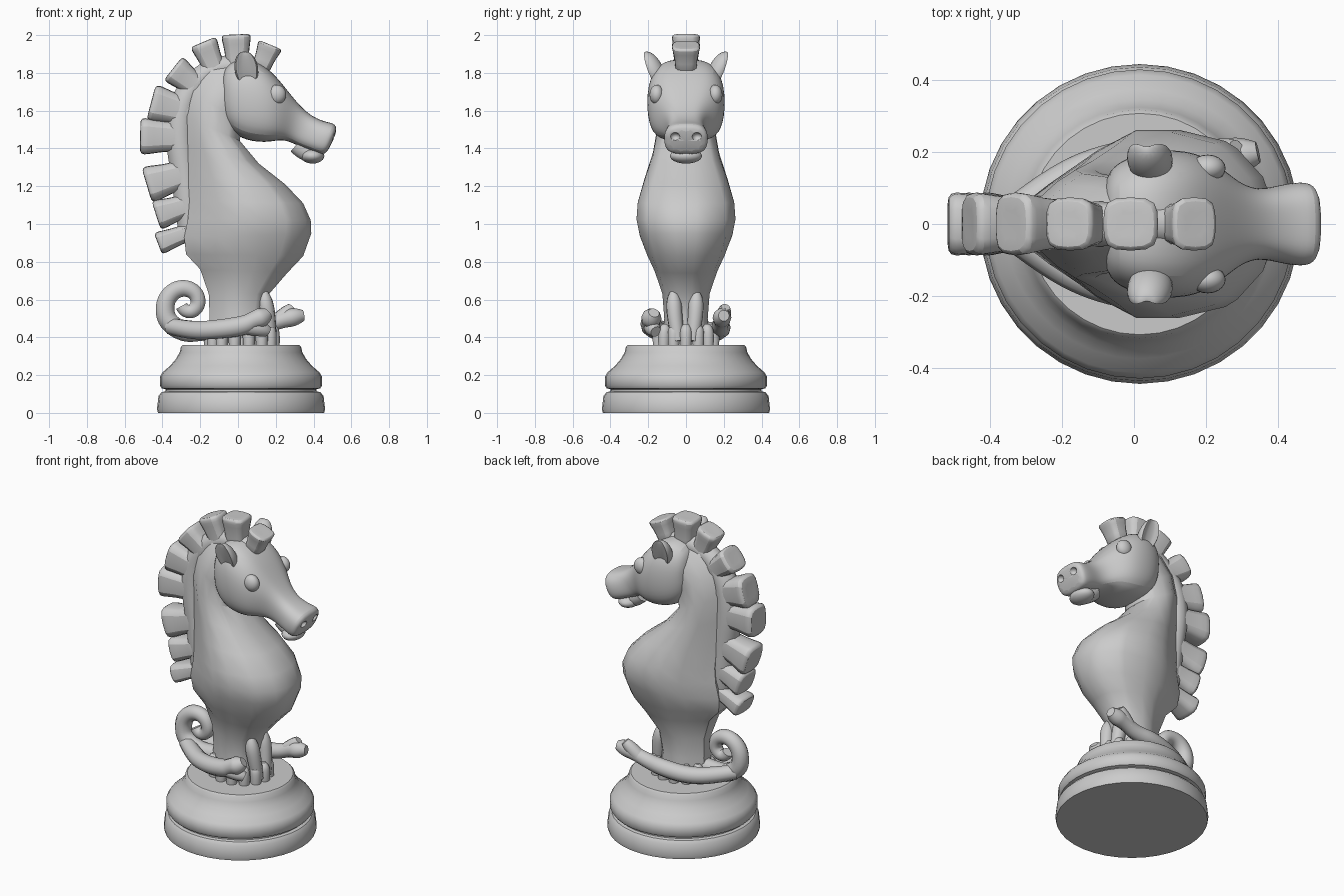
import bpy, bmesh, math
from mathutils import Vector as V


def activate(ob):
    bpy.ops.object.select_all(action='DESELECT')
    ob.select_set(True)
    bpy.context.view_layer.objects.active = ob


def finish(name, bm, angle=35, subsurf=0):
    bmesh.ops.recalc_face_normals(bm, faces=bm.faces)
    me = bpy.data.meshes.new(name)
    bm.to_mesh(me)
    bm.free()
    ob = bpy.data.objects.new(name, me)
    bpy.context.collection.objects.link(ob)
    activate(ob)
    if subsurf:
        m = ob.modifiers.new("smooth", 'SUBSURF')
        m.levels = m.render_levels = subsurf
    bpy.ops.object.shade_smooth_by_angle(angle=math.radians(angle))
    return ob


def loft(name, rings, angle=35, subsurf=0):
    bm = bmesh.new()
    vs = [[bm.verts.new(p) for p in r] for r in rings]
    n = len(vs[0])
    for a, b in zip(vs, vs[1:]):
        for i in range(n):
            j = (i + 1) % n
            bm.faces.new((a[i], a[j], b[j], b[i]))
    bm.faces.new(vs[0])
    bm.faces.new(vs[-1])
    return finish(name, bm, angle, subsurf)


def slab_rings(stations, half):
    """Rings spanning two side-view points with a half width, mirrored in y."""
    section = half + [(s, -y) for s, y in reversed(half) if y > 0]
    out = []
    for ax, az, bx, bz, w in stations:
        out.append([(ax + (bx - ax) * s, y * w, az + (bz - az) * s) for s, y in section])
    return out


def tube(name, pts):
    """Smooth tube through (x, y, z, radius) control points."""
    cu = bpy.data.curves.new(name, 'CURVE')
    cu.dimensions = '3D'
    cu.bevel_depth = 1
    cu.bevel_resolution = 3
    cu.resolution_u = 5
    cu.use_fill_caps = True
    sp = cu.splines.new('NURBS')
    sp.points.add(len(pts) - 1)
    for p, (x, y, z, r) in zip(sp.points, pts):
        p.co = (x, y, z, 1)
        p.radius = r
    sp.order_u = 3
    sp.use_endpoint_u = True
    ob = bpy.data.objects.new(name, cu)
    bpy.context.collection.objects.link(ob)
    activate(ob)
    bpy.ops.object.convert(target='MESH')
    bpy.ops.object.shade_smooth_by_angle(angle=math.radians(50))


def ball(name, loc, scale):
    bm = bmesh.new()
    bmesh.ops.create_uvsphere(bm, u_segments=20, v_segments=12, radius=1)
    for v in bm.verts:
        v.co = V([c * s + o for c, s, o in zip(v.co, scale, loc)])
    return finish(name, bm, 60)


# Turned base
profile = [(0.44, 0), (0.445, 0.02), (0.437, 0.09), (0.42, 0.11), (0.40, 0.114), (0.40, 0.125),
           (0.42, 0.13), (0.43, 0.145), (0.43, 0.19), (0.415, 0.215), (0.375, 0.25),
           (0.345, 0.285), (0.325, 0.32), (0.318, 0.35), (0.308, 0.36)]
loft("base", [[(0.016 + r * math.cos(i * math.tau / 36), r * math.sin(i * math.tau / 36), z)
               for i in range(36)] for r, z in profile])

# Body and arched neck: back point, front point, half width
body = [(-.16, .35, .15, .35, .13), (-.15, .5, .14, .5, .115), (-.155, .63, .165, .63, .125),
        (-.20, .76, .26, .74, .165), (-.275, .84, .345, .83, .205), (-.285, .93, .388, .95, .245),
        (-.265, 1.03, .385, 1.02, .262), (-.257, 1.12, .345, 1.11, .255),
        (-.265, 1.26, .25, 1.21, .22),
        (-.28, 1.42, .11, 1.32, .175), (-.29, 1.58, .01, 1.44, .15),
        (-.26, 1.72, .02, 1.53, .14), (-.16, 1.84, .05, 1.56, .13), (-.02, 1.86, .07, 1.6, .11)]
loft("body", slab_rings(body, [(0, .3), (.07, .45), (.25, .78), (.42, 1), (.6, 1), (.8, .88),
                               (.85, .8), (.96, .5), (1, .22)]), 38)

# Head: top point, bottom point, half width
head = [(-.09, 1.79, -.09, 1.58, .12), (-.05, 1.86, -.04, 1.49, .17), (.05, 1.885, .04, 1.44, .2),
        (.16, 1.83, .15, 1.43, .2), (.245, 1.73, .215, 1.445, .165), (.31, 1.645, .265, 1.44, .11),
        (.38, 1.575, .315, 1.415, .09), (.46, 1.54, .385, 1.39, .108), (.51, 1.535, .44, 1.365, .115),
        (.53, 1.50, .475, 1.375, .1)]
head_ob = loft("head", slab_rings(head, [(0, .35), (.06, .75), (.28, 1.04), (.7, 1.04), (.93, .85),
                                         (1, .4)]), 40, 2)
# Lower lip and chin
ball("lower_lip", (.395, 0, 1.36), (.062, .085, .04))
tube("chin", [(.31, 0, 1.42, .05), (.35, 0, 1.385, .055), (.40, 0, 1.36, .045)])

for s in (-1, 1):
    side = "left" if s > 0 else "right"
    ball("eye_" + side, (.205, s * .155, 1.685), (.05, .038, .052))
    # Nostril hollow cut into the muzzle
    cutter = ball("nostril_cutter_" + side, (.515, s * .058, 1.462), (.028, .026, .022))
    cutter.hide_render = True
    cutter.hide_viewport = True
    cut = head_ob.modifiers.new("nostril_" + side, 'BOOLEAN')
    cut.operation = 'DIFFERENCE'
    cut.object = cutter
    # Cupped ear, hollow on the outer front face
    rings = []
    for t, r in [(-.15, .04), (0, .055), (.25, .07), (.55, .07), (.85, .052), (1, .02)]:
        ring = []
        for i in range(12):
            a = i * math.tau / 12
            y = r * .95 * math.sin(a)
            if math.sin(a) > .6:
                y = .15 * r
            ring.append((.05 - .015 * t + r * .95 * math.cos(a), s * (.16 + .055 * t + y),
                         1.76 + .155 * t))
        rings.append(ring)
    loft("ear_" + side, rings, 50, 1)

# Mane fins: inner point, outer point, half width at the tip
mane = [(.11, 1.80, .172, 1.95, .068), (0, 1.78, -.01, 2.005, .08), (-.09, 1.74, -.185, 1.965, .075),
        (-.15, 1.67, -.345, 1.825, .082), (-.18, 1.57, -.462, 1.645, .1),
        (-.2, 1.46, -.52, 1.465, .1), (-.2, 1.29, -.485, 1.205, .1),
        (-.2, 1.12, -.435, 1.045, .082), (-.2, .98, -.425, .895, .062)]
octo = [(-1, -.6), (-.75, -1), (.75, -1), (1, -.6), (1, .6), (.75, 1), (-.75, 1), (-1, .6)]
for k, (ax, az, bx, bz, w) in enumerate(mane):
    a, b = V((ax, 0, az)), V((bx, 0, bz))
    d = (b - a).normalized()
    p = V((d.z, 0, -d.x))
    thick = .078 if k < 3 else .092
    rings = []
    for t, f in [(0, .8), (.45, .74), (.8, .92), (.93, 1), (1, .88), (.99, .45)]:
        c = a.lerp(b, t)
        rings.append([c + p * (u * w * f) + V((0, v * thick * f, 0)) for u, v in octo])
    loft("mane_fin_%d" % (k + 1), rings, 45, 1)
# Low web linking the fins along the neck
tube("mane_web", [(.12, 0, 1.81, .06), (-.03, 0, 1.85, .06), (-.18, 0, 1.80, .065), (-.29, 0, 1.66, .075),
                  (-.315, 0, 1.48, .08), (-.28, 0, 1.25, .075), (-.26, 0, 1.05, .075), (-.25, 0, .92, .06)])

# Tail coil behind: a shrinking spiral
coil = [(-.10, 0, .44, .05), (-.2, 0, .43, .052)]
for k, r in enumerate([.155, .135, .105, .09, .085, .085, .08, .065, .04, .02]):
    a = -math.radians(90 + 45 * k)
    coil.append((-.285 + r * math.cos(a), 0, .58 + r * math.sin(a), .056 - .0025 * k))
tube("tail_coil", coil)

# Branches wrapping forward along each side
tube("right_branch", [(-.36, -.01, .46, .045), (-.25, -.09, .435, .05), (-.12, -.16, .44, .052),
                      (.03, -.19, .46, .055), (.08, -.19, .49, .045), (.13, -.18, .505, .06),
                      (.16, -.17, .53, .03)])
tube("right_twig", [(.03, -.18, .46, .045), (.12, -.18, .45, .05), (.155, -.16, .43, .03)])
tube("left_branch", [(-.36, .01, .46, .045), (-.25, .09, .435, .05), (-.12, .16, .43, .052),
                     (.03, .19, .45, .052), (.14, .18, .46, .046), (.23, .19, .49, .042),
                     (.30, .19, .51, .055), (.345, .2, .515, .03)])
tube("left_twig", [(.2, .19, .48, .04), (.26, .2, .53, .045), (.285, .21, .56, .025)])

# Upright weed stems: two tall, then a low cluster around the foot
for y in (-.06, .05):
    tube("tall_stem", [(.17, y * .7, .38, .035), (.16, y, .5, .042), (.14, y * 1.1, .61, .042),
                       (.14, y * 1.1, .645, .015)])
for i in range(14):
    a = i * math.tau / 14
    x, y = .02 + .17 * math.cos(a), .15 * math.sin(a)
    tube("short_stem", [(x, y, .35, .03), (x, y, .41, .034), (x * .95, y * .95, .455, .03),
                        (x * .95, y * .95, .47, .012)])
